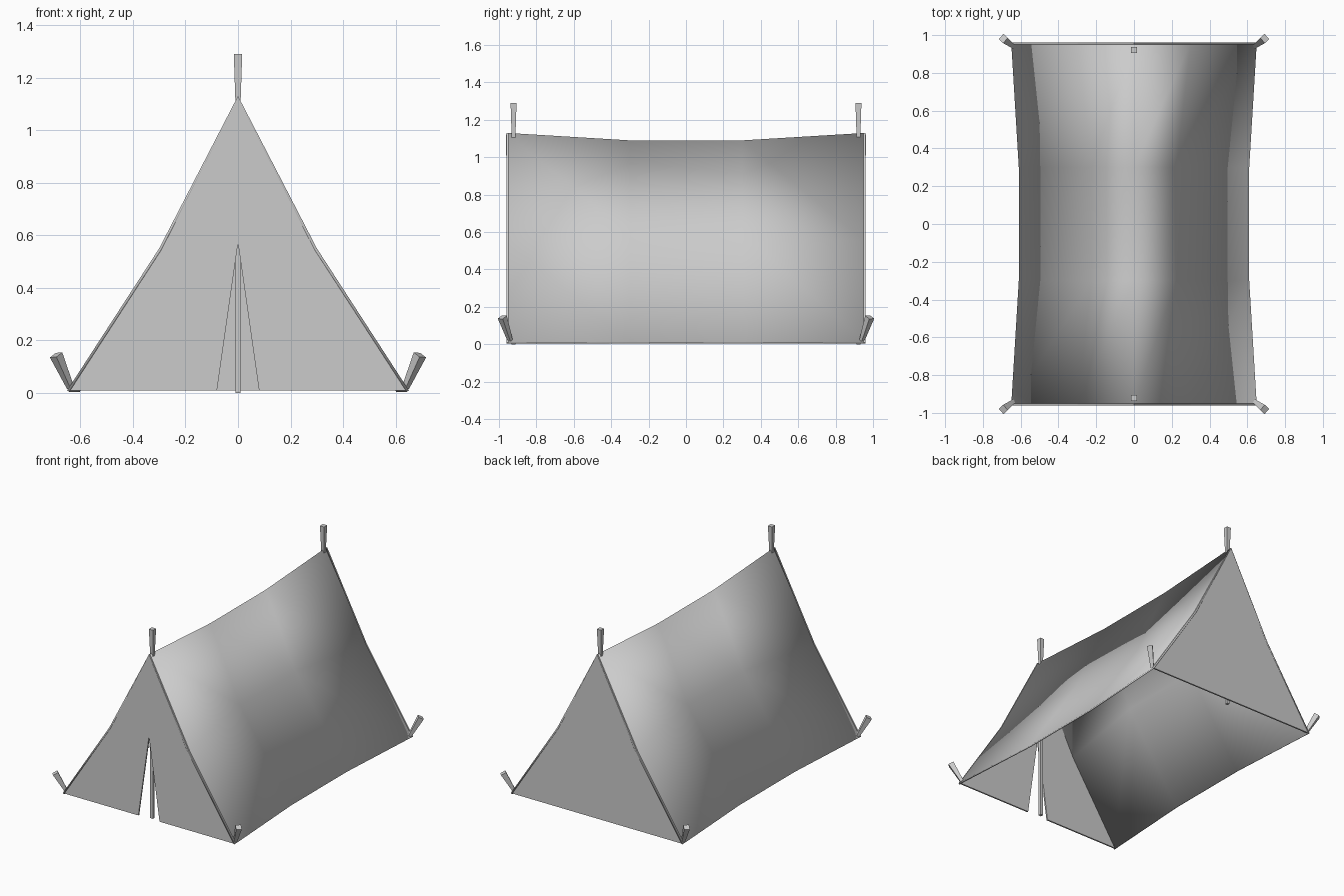
import bpy, math
from mathutils import Vector

if "Cube" in bpy.data.objects:
    bpy.data.objects.remove(bpy.data.objects["Cube"])


def mesh_object(name, verts, faces, thickness=0.0):
    mesh = bpy.data.meshes.new(name)
    mesh.from_pydata(verts, [], faces)
    mesh.update()
    ob = bpy.data.objects.new(name, mesh)
    bpy.context.collection.objects.link(ob)
    if thickness:
        mod = ob.modifiers.new("cloth_thickness", 'SOLIDIFY')
        mod.thickness = thickness
        mod.offset = -1
    return ob


def square_stick(name, rings, axis, side):
    """Square-section stick: rings of (centre, half width)."""
    axis = Vector(axis).normalized()
    side = Vector(side)
    side = (side - axis * side.dot(axis)).normalized()
    other = axis.cross(side)
    verts, faces = [], []
    for centre, h in rings:
        for a, b in ((-1, -1), (1, -1), (1, 1), (-1, 1)):
            verts.append(Vector(centre) + side * a * h + other * b * h)
    for r in range(len(rings) - 1):
        for k in range(4):
            n = (k + 1) % 4
            faces.append((r * 4 + k, r * 4 + n, r * 4 + 4 + n, r * 4 + 4 + k))
    last = len(verts) - 4
    faces += [(3, 2, 1, 0), (last, last + 1, last + 2, last + 3)]
    return mesh_object(name, verts, faces)


# Sagging roof cloth, draped over the ridge
end_half = [(0.65, 0.01), (0.30, 0.55)]
mid_half = [(0.61, 0.01), (0.225, 0.59)]


def full_profile(half, ridge):
    return [(-x, z) for x, z in half] + [(0, ridge)] + half[::-1]


end = full_profile(end_half, 1.13)
mid = full_profile(mid_half, 1.09)
verts = [(x, y, z) for y, prof in ((-0.96, end), (-0.3, mid), (0.3, mid), (0.96, end))
         for x, z in prof]
faces = [(i * 5 + j, i * 5 + j + 1, i * 5 + j + 6, i * 5 + j + 5)
         for i in range(3) for j in range(4)]
roof = mesh_object("roof_cloth", verts, faces, 0.01)
for p in roof.data.polygons:
    p.use_smooth = True

# Front wall: two flaps meeting above the door slit
flap = [(0, 0.57), (0.08, 0.01), (0.65, 0.01), (0.30, 0.55), (0, 1.13)]
pts = flap + [(-x, z) for x, z in flap[1:4]]
mesh_object("front_wall", [(x, -0.96, z) for x, z in pts],
            [(0, 1, 2, 3, 4), (0, 4, 7, 6, 5)], 0.01)

# Closed back wall
mesh_object("back_wall", [(x, 0.96, z) for x, z in end], [(0, 1, 2, 3, 4)], 0.01)

# Upright poles with flared tips
for label, s in (("front", -1), ("back", 1)):
    y = s * 0.922
    square_stick(label + "_pole",
                 [((0, y, 0), 0.01), ((0, y, 1.11), 0.01), ((0, y, 1.29), 0.016)],
                 (0, 0, 1), (1, 0, 0))

# Corner pegs leaning outwards
for sx in (-1, 1):
    for sy in (-1, 1):
        foot = Vector((sx * 0.637, sy * 0.94, 0.02))
        tip = Vector((sx * 0.692, sy * 0.982, 0.145))
        name = ("front" if sy < 0 else "back") + ("_left" if sx < 0 else "_right") + "_peg"
        square_stick(name, [(foot, 0.01), (tip, 0.018)], tip - foot, (sy, -sx, 0))
